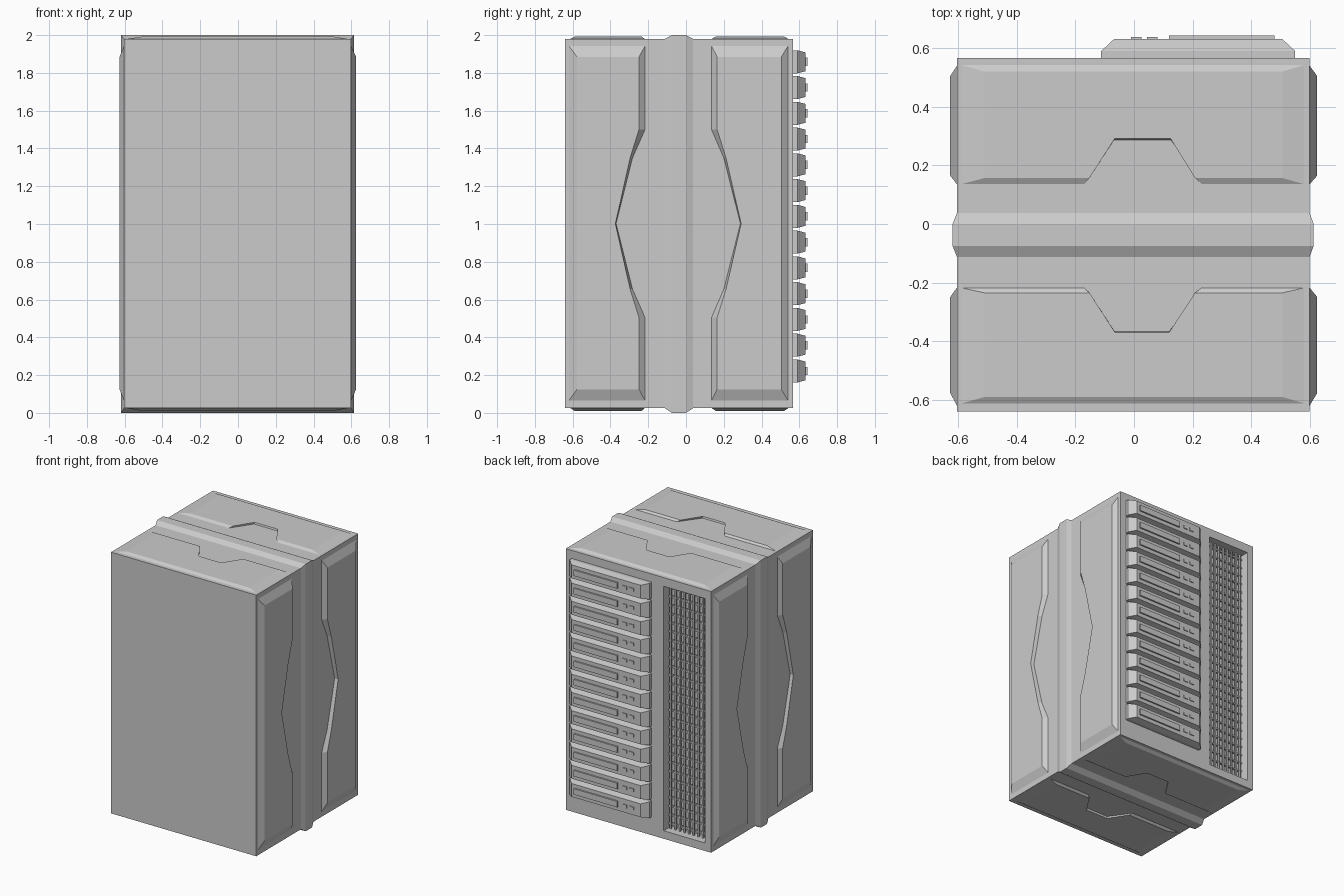
import bpy, bmesh

if "Cube" in bpy.data.objects:
    bpy.data.objects.remove(bpy.data.objects["Cube"])

grey = bpy.data.materials.new("light grey")
grey.diffuse_color = (0.6, 0.6, 0.6, 1)
grey.use_nodes = True
grey.node_tree.nodes["Principled BSDF"].inputs["Base Color"].default_value = grey.diffuse_color

X0, X1, Y0, Y1, Z0, Z1 = -0.604, 0.599, -0.64, 0.567, 0.025, 1.98


def add(name, bm):
    bmesh.ops.recalc_face_normals(bm, faces=bm.faces[:])
    me = bpy.data.meshes.new(name)
    bm.to_mesh(me)
    bm.free()
    me.materials.append(grey)
    ob = bpy.data.objects.new(name, me)
    bpy.context.collection.objects.link(ob)
    return ob


def loft(bm, rings):
    """Skin matching rings of points and cap both ends."""
    vs = [[bm.verts.new(p) for p in r] for r in rings]
    n = len(vs[0])
    for a, b in zip(vs, vs[1:]):
        for i in range(n):
            j = (i + 1) % n
            bm.faces.new((a[i], a[j], b[j], b[i]))
    bm.faces.new(vs[0])
    bm.faces.new(vs[-1])


def rect(x0, x1, z0, z1, y):
    return [(x0, y, z0), (x1, y, z0), (x1, y, z1), (x0, y, z1)]


def box(bm, x0, x1, y0, y1, z0, z1):
    loft(bm, [rect(x0, x1, z0, z1, y0), rect(x0, x1, z0, z1, y1)])


# cabinet body with the vent recess sunk into its back face
bm = bmesh.new()
box(bm, X0, X1, Y0, Y1, Z0, Z1)
bm.normal_update()
back = max(bm.faces, key=lambda f: f.calc_center_median().y)
bmesh.ops.inset_individual(bm, faces=[back], thickness=0.05)
VX0, VX1, VZ0, VZ1 = -0.555, -0.212, 0.085, 1.915
for v in back.verts:
    v.co = (VX0 if v.co.x < 0 else VX1, Y1, VZ0 if v.co.z < 1 else VZ1)
floor = bmesh.ops.extrude_discrete_faces(bm, faces=[back])["faces"][0]
for v in floor.verts:
    v.co.y -= 0.09
add("cabinet_body", bm)

# vent grille
bm = bmesh.new()
for i in range(9):
    x = VX0 + (VX1 - VX0) * (i + 0.5) / 9
    box(bm, x - 0.006, x + 0.006, Y1 - 0.065, Y1 - 0.053, VZ0, VZ1)
for i in range(28):
    z = VZ0 + (VZ1 - VZ0) * (i + 0.5) / 28
    box(bm, VX0, VX1, Y1 - 0.075, Y1 - 0.06, z - 0.006, z + 0.006)
add("vent_grille", bm)

# raised band running around the cabinet
bm = bmesh.new()
low = (X0, X1, Z0, Z1)
high = (-0.619, 0.613, 0.0, 2.0)
loft(bm, [rect(*low, -0.112), rect(*high, -0.075), rect(*high, 0.0), rect(*low, 0.038)])
add("middle_band", bm)


# side armour panels: outlines in (y, z) with a pointed notch on the inner edge
def side_outline(inner, outer, kink, tip, z0, z1):
    return [(inner, z0), (outer, z0), (outer, z1), (inner, z1), (inner, 1.5),
            (kink, 1.35), (tip, 1.002), (kink, 0.655), (inner, 0.505)]


side_shapes = {
    "back": (side_outline(0.135, 0.54, 0.2, 0.288, 0.065, 1.942),
             side_outline(0.165, 0.505, 0.212, 0.292, 0.125, 1.885)),
    "front": (side_outline(-0.217, -0.62, -0.283, -0.37, 0.065, 1.942),
              side_outline(-0.249, -0.577, -0.296, -0.374, 0.125, 1.885)),
}
for side, xa, xb in (("left", X0, -0.627), ("right", X1, 0.625)):
    for end, (base, top) in side_shapes.items():
        bm = bmesh.new()
        loft(bm, [[(xa, *p) for p in base], [(xb, *p) for p in top]])
        add(f"{side}_{end}_panel", bm)


# top and bottom panels: outlines in (x, y) with a trapezoid notch
def lid_outline(x0, x1, inner, outer, tip, n0, n1, n2, n3):
    return [(x0, outer), (x1, outer), (x1, inner), (n3, inner), (n2, tip),
            (n1, tip), (n0, inner), (x0, inner)]


lid_shapes = {
    "back": (lid_outline(-0.588, 0.58, 0.136, 0.542, 0.287, -0.17, -0.068, 0.126, 0.232),
             lid_outline(-0.51, 0.506, 0.157, 0.52, 0.291, -0.152, -0.066, 0.125, 0.208)),
    "front": (lid_outline(-0.588, 0.58, -0.218, -0.612, -0.367, -0.17, -0.066, 0.12, 0.23),
              lid_outline(-0.51, 0.506, -0.235, -0.59, -0.371, -0.152, -0.064, 0.119, 0.208)),
}
for side, za, zb in (("top", Z1, 1.992), ("bottom", Z0, 0.011)):
    for end, (base, top) in lid_shapes.items():
        bm = bmesh.new()
        loft(bm, [[(*p, za) for p in base], [(*p, zb) for p in top]])
        add(f"{side}_{end}_panel", bm)

# column of thirteen drive units: bevelled case, handle plate, two buttons
bm = bmesh.new()
loft(bm, [rect(-0.112, 0.55, -0.061, 0.061, Y1),
          rect(-0.112, 0.55, -0.061, 0.061, 0.59),
          rect(-0.067, 0.505, -0.05, 0.05, 0.632)])
box(bm, 0.12, 0.48, 0.63, 0.643, -0.022, 0.022)
box(bm, 0.045, 0.08, 0.63, 0.638, -0.012, 0.012)
box(bm, -0.01, 0.025, 0.63, 0.638, -0.012, 0.012)
first = add("drive_unit_1", bm)
first.location.z = 0.222
for i in range(1, 13):
    ob = bpy.data.objects.new(f"drive_unit_{i + 1}", first.data)
    ob.location.z = 0.222 + i * 0.1364
    bpy.context.collection.objects.link(ob)
